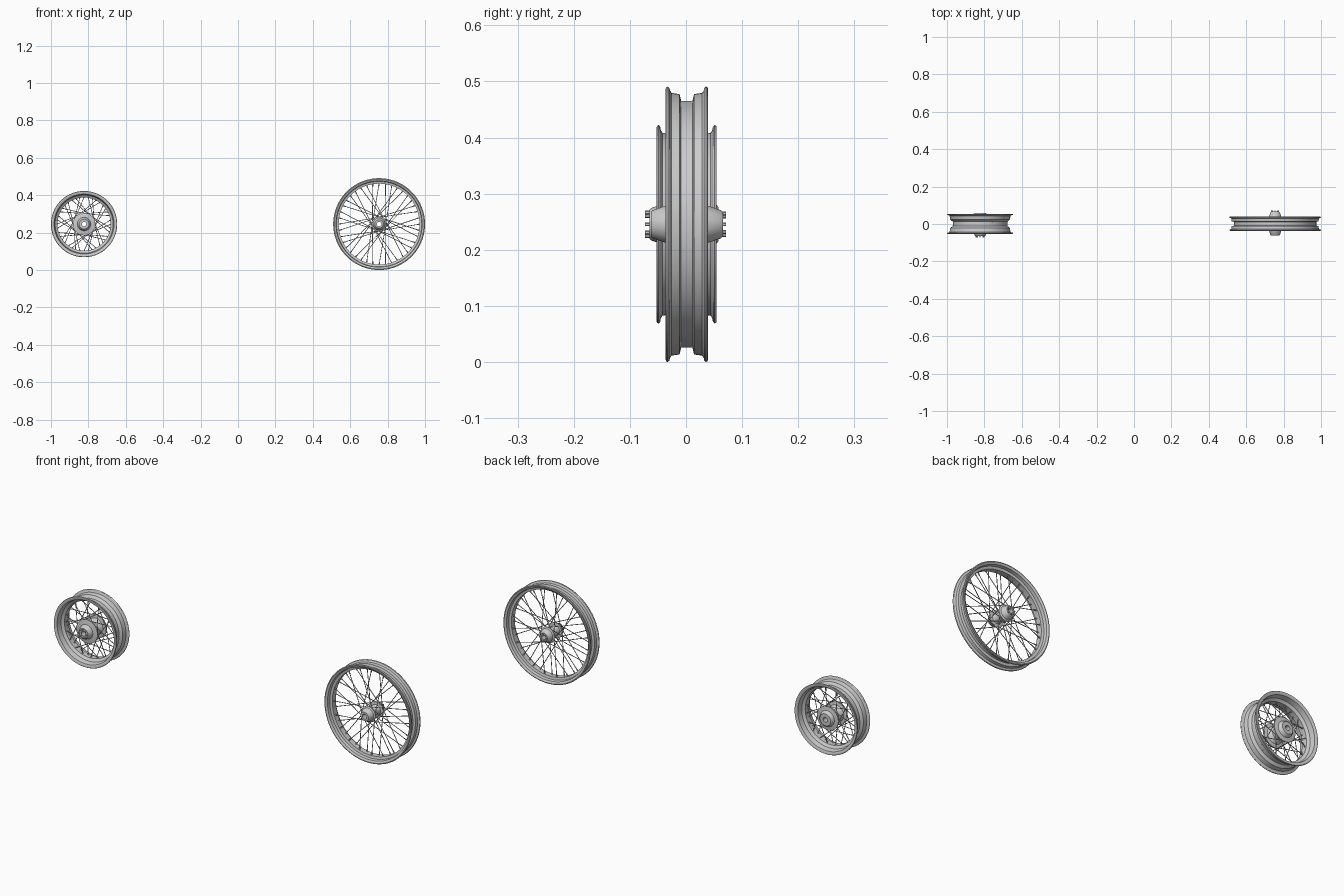
import bpy, bmesh, math
from mathutils import Vector, Matrix

cube = bpy.data.objects.get("Cube")
if cube:
    bpy.data.objects.remove(cube)

metal = bpy.data.materials.new("brushed grey metal")
metal.use_nodes = True
GREY = (0.6, 0.6, 0.6, 1)
metal.diffuse_color = GREY
metal.node_tree.nodes["Principled BSDF"].inputs["Base Color"].default_value = GREY


def finish(bm, name, centre):
    bmesh.ops.recalc_face_normals(bm, faces=bm.faces[:])
    mesh = bpy.data.meshes.new(name)
    bm.to_mesh(mesh)
    bm.free()
    obj = bpy.data.objects.new(name, mesh)
    bpy.context.collection.objects.link(obj)
    obj.location = centre
    mesh.materials.append(metal)
    bpy.ops.object.select_all(action="DESELECT")
    obj.select_set(True)
    bpy.context.view_layer.objects.active = obj
    bpy.ops.object.shade_smooth_by_angle(angle=math.radians(35))
    return obj


def lathe(name, profile, centre, steps=96):
    """Revolve a closed (y, radius) outline around the wheel axle."""
    bm = bmesh.new()
    rings = []
    for i in range(steps):
        a = math.tau * i / steps
        rings.append([bm.verts.new((r * math.cos(a), y, r * math.sin(a))) for y, r in profile])
    n = len(profile)
    for i in range(steps):
        a, b = rings[i], rings[(i + 1) % steps]
        for j in range(n):
            k = (j + 1) % n
            bm.faces.new((a[j], a[k], b[k], b[j]))
    return finish(bm, name, centre)


def rod(bm, start, end, radius, sides=8):
    d = end - start
    turn = d.to_track_quat("Z", "Y").to_matrix().to_4x4()
    bmesh.ops.create_cone(bm, cap_ends=True, segments=sides, radius1=radius, radius2=radius,
                          depth=d.length, matrix=Matrix.Translation((start + end) / 2) @ turn)


def polar(radius, angle, y):
    return Vector((radius * math.cos(angle), y, radius * math.sin(angle)))


def rim(name, half, centre):
    # half runs from the outer middle, round the lip, to the inner middle
    mirrored = [(-y, r) for y, r in reversed(half)]
    lathe(name, half + mirrored, centre, 128)


def spokes(name, centre, hub_sides, rim_r, lean, pairs=10):
    """Crossed spokes: leading and trailing sets from each hub flange."""
    bm = bmesh.new()
    nip = bmesh.new()
    step = math.tau / pairs
    for s, (hub_y, hub_r) in enumerate(hub_sides):
        sign = -1 if hub_y < 0 else 1
        for i in range(pairs):
            for way in (-1, 1):
                a = i * step + s * step / 4 + (way + 1) * step / 4
                inner = polar(hub_r, a + way * lean, hub_y + way * 0.002)
                outer = polar(rim_r, a, sign * 0.006)
                rod(bm, inner, outer, 0.0018)
                rod(nip, outer, outer.lerp(inner, 0.07), 0.003)
    finish(bm, name, centre)
    finish(nip, name + "_nipples", centre)


def bolts(name, centre, y0, y1, ring, count=8):
    bm = bmesh.new()
    for i in range(count):
        a = math.tau * i / count
        rod(bm, polar(ring, a, y0), polar(ring, a, y1), 0.0035, 6)
    finish(bm, name, centre)


# Large narrow wheel
big = (0.7545, 0.0015, 0.2455)
rim("large_rim", [(0.010, 0.220), (0.013, 0.232), (0.027, 0.234), (0.030, 0.238),
                  (0.031, 0.243), (0.034, 0.2455), (0.037, 0.244), (0.038, 0.240),
                  (0.036, 0.235), (0.033, 0.230), (0.017, 0.228), (0.014, 0.216)], big)
lathe("large_hub", [(-0.064, 0.012), (-0.064, 0.022), (-0.061, 0.025), (-0.038, 0.033),
                    (-0.034, 0.040), (-0.030, 0.040), (-0.028, 0.026), (-0.012, 0.020),
                    (0.012, 0.020), (0.028, 0.026), (0.030, 0.040), (0.034, 0.040),
                    (0.038, 0.033), (0.061, 0.025), (0.064, 0.022), (0.064, 0.012)], big, 48)
spokes("large_spokes", big, [(-0.032, 0.037), (0.032, 0.037)], 0.218, math.radians(65))
bolts("large_hub_bolts", big, 0.060, 0.070, 0.019)

# Small wide wheel
small = (-0.823, 0.001, 0.2455)
rim("small_rim", [(0.012, 0.146), (0.022, 0.159), (0.043, 0.163), (0.046, 0.168),
                  (0.047, 0.174), (0.050, 0.177), (0.053, 0.175), (0.0535, 0.170),
                  (0.049, 0.160), (0.024, 0.155), (0.015, 0.142)], small)
lathe("small_hub", [(-0.066, 0.012), (-0.066, 0.026), (-0.063, 0.029), (-0.042, 0.036),
                    (-0.038, 0.060), (-0.033, 0.060), (-0.030, 0.042), (-0.014, 0.026),
                    (0.014, 0.026), (0.030, 0.042), (0.033, 0.060), (0.038, 0.060),
                    (0.041, 0.040), (0.054, 0.034), (0.057, 0.030), (0.057, 0.012)], small, 48)
spokes("small_spokes", small, [(-0.035, 0.056), (0.035, 0.056)], 0.145, math.radians(58))
bolts("small_hub_bolts", small, -0.062, -0.074, 0.021)
